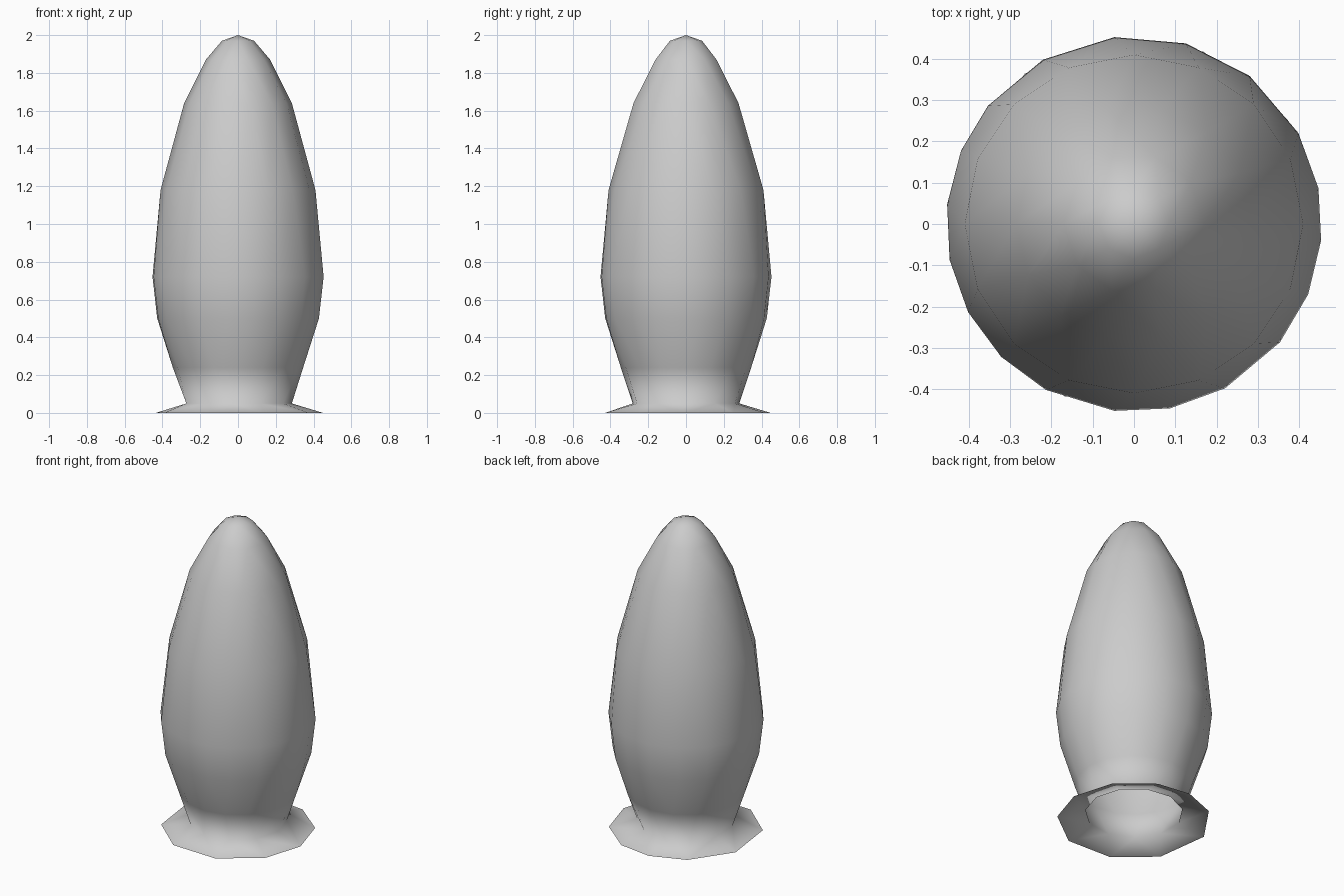
import bpy, bmesh
from math import cos, sin, radians, tau

cube = bpy.data.objects.get("Cube")
if cube:
    bpy.data.objects.remove(cube)

# One plain grey
grey = bpy.data.materials.new("plain grey")
grey.use_nodes = True
colour = (0.6, 0.6, 0.6, 1)
grey.diffuse_color = colour
grey.node_tree.nodes["Principled BSDF"].inputs["Base Color"].default_value = colour


def even(count, start=0):
    return [(start + i / count) * tau for i in range(count)]


def add_ring(bm, radius, z, angles):
    return [(a, bm.verts.new((radius * cos(a), radius * sin(a), z))) for a in angles]


def zip_rings(bm, low, high):
    """Join two rings, which may have different numbers of sides."""
    i = j = 0
    n, m = len(low), len(high)
    angle = lambda ring, k: ring[k % len(ring)][0] + tau * (k // len(ring))
    while i < n or j < m:
        a, b = low[i % n][1], high[j % m][1]
        if j >= m or (i < n and angle(low, i + 1) <= angle(high, j + 1)):
            i += 1
            bm.faces.new((a, low[i % n][1], b))
        else:
            j += 1
            bm.faces.new((a, high[j % m][1], b))


# Slightly uneven flange, then the neck, belly and tapering top
flange = [radians(a) for a in (-1, 34, 68, 96, 126, 165, 210, 248, 288, 326)]
belly = [radians(a) for a in (-5, 11, 29, 52, 74, 96, 119, 141, 157, 174,
                              191, 208, 225, 242, 264, 281, 299, 321, 338)]
sections = [
    (0.45, 0.0, flange),
    (0.285, 0.05, even(11)),
    (0.345, 0.24, even(16)),
    (0.43, 0.5, belly),
    (0.455, 0.72, belly),
    (0.41, 1.18, even(16)),
    (0.285, 1.64, even(14)),
    (0.17, 1.87, even(10)),
    (0.085, 1.97, even(8)),
]

bm = bmesh.new()
rings = [add_ring(bm, *s) for s in sections]
for low, high in zip(rings, rings[1:]):
    zip_rings(bm, low, high)

# Close the tip; the base stays open
tip = bm.verts.new((0, 0, 2))
top = [v for _, v in rings[-1]]
for a, b in zip(top, top[1:] + top[:1]):
    bm.faces.new((a, b, tip))

bmesh.ops.recalc_face_normals(bm, faces=bm.faces)
bm.normal_update()
if sum(f.normal.dot(f.calc_center_median()) for f in bm.faces if f.calc_center_median().z > 0.5) < 0:
    bmesh.ops.reverse_faces(bm, faces=bm.faces)
for face in bm.faces:
    face.smooth = True

mesh = bpy.data.meshes.new("rounded_body_with_flange")
bm.to_mesh(mesh)
bm.free()
mesh.materials.append(grey)
body = bpy.data.objects.new("rounded_body_with_flange", mesh)
bpy.context.collection.objects.link(body)
